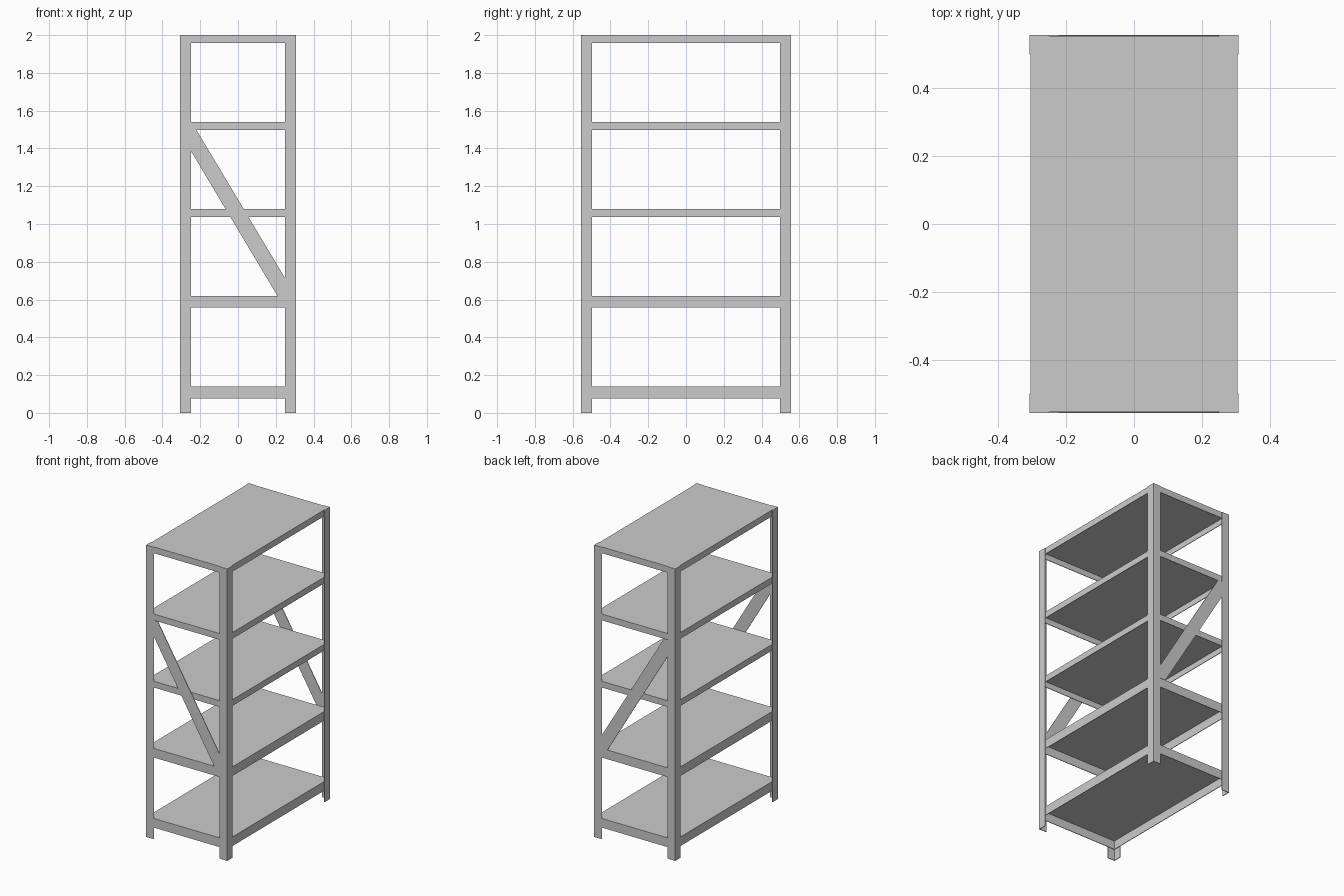
import bpy, bmesh
from mathutils import Vector

if "Cube" in bpy.data.objects:
    bpy.data.objects.remove(bpy.data.objects["Cube"])

HX, HY = 0.307, 0.555      # outer half sizes of the rack
FLANGE, T = 0.058, 0.004   # post flange width, sheet thickness


def finish(name, bm):
    bmesh.ops.recalc_face_normals(bm, faces=bm.faces)
    mesh = bpy.data.meshes.new(name)
    bm.to_mesh(mesh)
    bm.free()
    obj = bpy.data.objects.new(name, mesh)
    bpy.context.collection.objects.link(obj)
    return obj


def extrude_profile(name, points, direction):
    bm = bmesh.new()
    face = bm.faces.new([bm.verts.new(p) for p in points])
    res = bmesh.ops.extrude_face_region(bm, geom=[face], use_keep_orig=True)
    verts = [v for v in res["geom"] if isinstance(v, bmesh.types.BMVert)]
    bmesh.ops.translate(bm, verts=verts, vec=Vector(direction))
    return finish(name, bm)


def shelf(name, top, depth):
    # sheet tray: deck on top, rim folded down, open below
    hx, hy = HX - T, HY - T
    bm = bmesh.new()
    bmesh.ops.create_cube(bm, size=1)
    bmesh.ops.scale(bm, verts=bm.verts, vec=(2 * hx, 2 * hy, depth))
    bmesh.ops.translate(bm, verts=bm.verts, vec=(0, 0, top - depth / 2))
    bm.normal_update()
    bmesh.ops.delete(bm, geom=[f for f in bm.faces if f.normal.z < -0.5],
                     context='FACES_ONLY')
    # keep the remaining normals outward so the thickness grows inward
    for f in bm.faces:
        if f.normal.dot(f.calc_center_median() - Vector((0, 0, top - depth / 2))) < 0:
            f.normal_flip()
    mesh = bpy.data.meshes.new(name)
    bm.to_mesh(mesh)
    bm.free()
    obj = bpy.data.objects.new(name, mesh)
    bpy.context.collection.objects.link(obj)
    mod = obj.modifiers.new("sheet", 'SOLIDIFY')
    mod.thickness = T
    mod.offset = -1
    mod.use_even_offset = True


# L-section corner posts
for sx, side in ((-1, "left"), (1, "right")):
    for sy, end in ((-1, "front"), (1, "back")):
        profile = [(0, 0), (FLANGE, 0), (FLANGE, T), (T, T), (T, FLANGE), (0, FLANGE)]
        pts = [(sx * (HX - a), sy * (HY - b), 0) for a, b in profile]
        extrude_profile(f"{end}_{side}_post", pts, (0, 0, 2.0))

# Shelves: two deep ones low down, three shallower above
for i, (top, depth) in enumerate(((0.14, 0.063), (0.62, 0.063), (1.08, 0.043),
                                  (1.54, 0.043), (2.0, 0.043))):
    shelf(f"shelf_{i + 1}", top, depth)

# Diagonal braces on front and back, trimmed to posts and shelves
brace = [(-0.22, 1.498), (-0.25, 1.498), (-0.25, 1.388),
         (0.209, 0.619), (0.25, 0.619), (0.25, 0.712)]
for sy, end in ((-1, "front"), (1, "back")):
    y = sy * (HY - 0.001)
    extrude_profile(f"{end}_brace", [(x, y, z) for x, z in brace], (0, -sy * T, 0))
